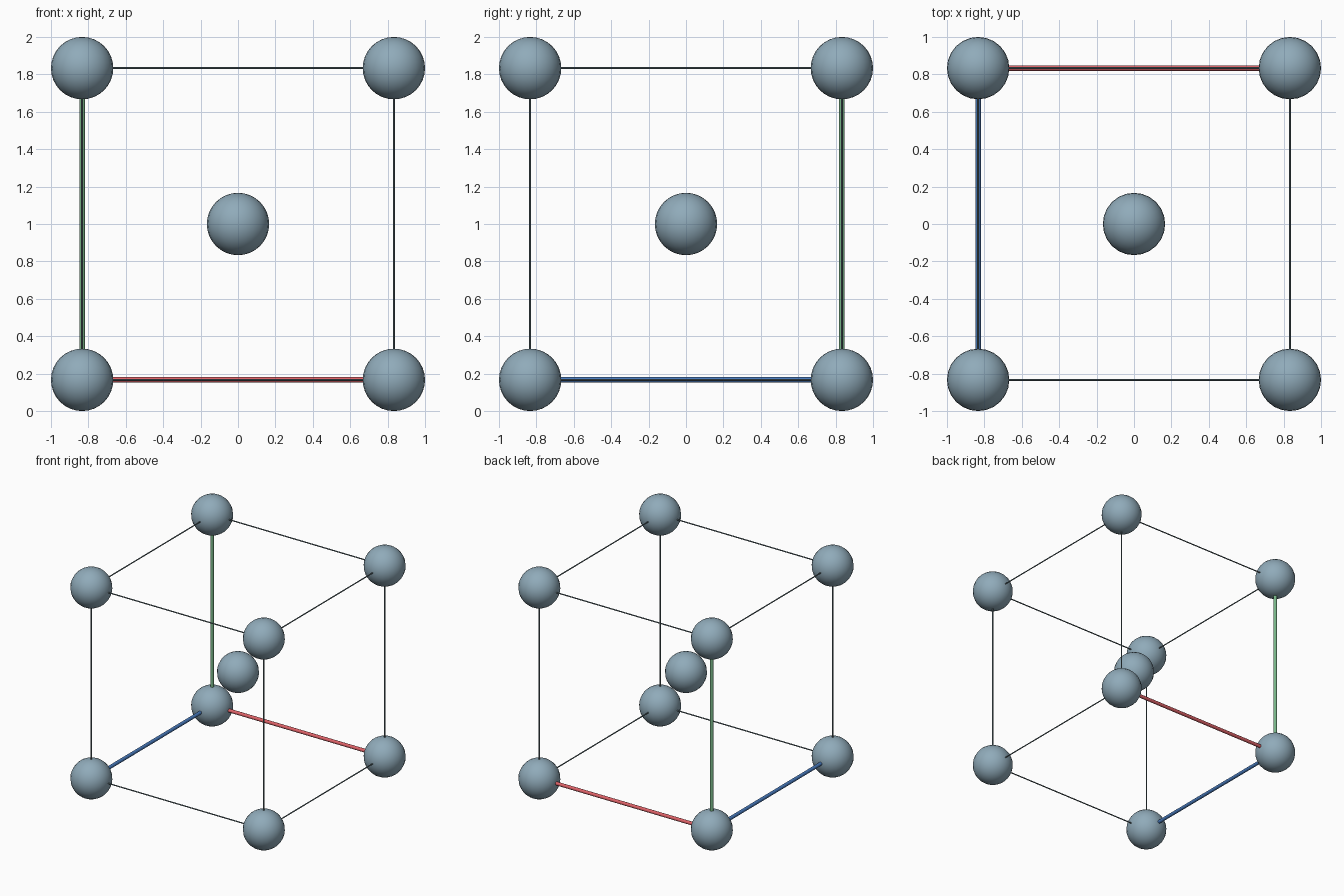
import bpy
import math
from mathutils import Vector

if "Cube" in bpy.data.objects:
    bpy.data.objects.remove(bpy.data.objects["Cube"])

R = 1 / 6          # ball radius
C = 1 - R          # half spacing of the corner balls


def material(name, rgb):
    m = bpy.data.materials.new(name)
    lin = [((c / 255 + 0.055) / 1.055) ** 2.4 for c in rgb]
    m.diffuse_color = (*lin, 1)
    m.use_nodes = True
    m.node_tree.nodes["Principled BSDF"].inputs["Base Color"].default_value = m.diffuse_color
    return m


ball_mat = material("blue_grey", (144, 171, 186))
edge_mat = material("slate", (100, 120, 126))
red = material("red", (222, 98, 104))
green = material("green", (122, 184, 138))
blue = material("blue", (72, 122, 188))


def finish(name, mat):
    ob = bpy.context.object
    ob.name = name
    ob.data.materials.append(mat)
    bpy.ops.object.shade_smooth_by_angle(angle=math.radians(40))


def ball(name, pos):
    bpy.ops.mesh.primitive_uv_sphere_add(segments=24, ring_count=16, radius=R, location=pos)
    finish(name, ball_mat)


def rod(name, a, b, radius, mat):
    a, b = Vector(a), Vector(b)
    d = b - a
    bpy.ops.mesh.primitive_cylinder_add(
        vertices=12, radius=radius, depth=d.length, location=(a + b) / 2,
        rotation=d.to_track_quat('Z', 'Y').to_euler())
    finish(name, mat)


# Balls at the cube corners and in the middle
signs = (-1, 1)
for x in signs:
    for y in signs:
        for z in signs:
            ball("corner_ball", (x * C, y * C, 1 + z * C))
ball("centre_ball", (0, 0, 1))

# Twelve cube edges; the three meeting at the back left bottom are thick axes
origin = (-1, 1, -1)
axis_style = (("red_axis", red), ("blue_axis", blue), ("green_axis", green))
for axis in range(3):
    others = [i for i in range(3) if i != axis]
    for s in signs:
        for t in signs:
            a = [0, 0, 0]
            a[others[0]], a[others[1]] = s, t
            b = list(a)
            a[axis], b[axis] = -1, 1
            p, q = [(v[0] * C, v[1] * C, 1 + v[2] * C) for v in (a, b)]
            if all(a[i] == origin[i] for i in others):
                name, mat = axis_style[axis]
                rod(name, p, q, 0.015, mat)
            else:
                rod("cell_edge", p, q, 0.005, edge_mat)
